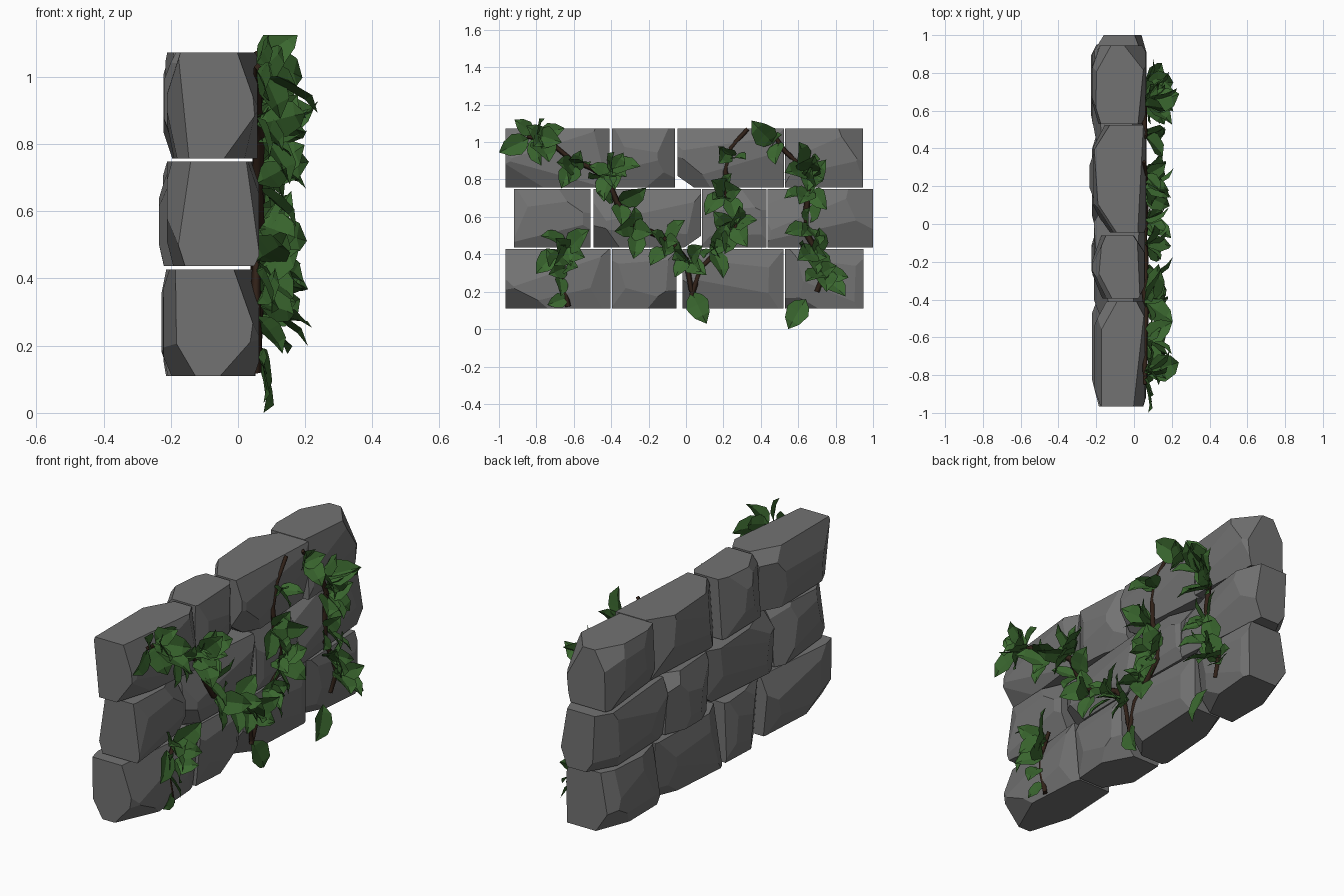
import bpy, bmesh, random
from math import sin, cos, radians
from mathutils import Vector, Matrix

if "Cube" in bpy.data.objects:
    bpy.data.objects.remove(bpy.data.objects["Cube"])

random.seed(5)
R = random.uniform


def material(name, rgb):
    m = bpy.data.materials.new(name)
    m.diffuse_color = (*rgb, 1)
    m.use_nodes = True
    m.node_tree.nodes["Principled BSDF"].inputs["Base Color"].default_value = m.diffuse_color
    return m


STONE = material("stone_grey", (0.17, 0.17, 0.17))
GREEN = material("leaf_green", (0.042, 0.135, 0.028))
BARK = material("bark_brown", (0.03, 0.015, 0.009))


def finish(bm, name, mat):
    me = bpy.data.meshes.new(name)
    bm.to_mesh(me)
    bm.free()
    me.materials.append(mat)
    ob = bpy.data.objects.new(name, me)
    bpy.context.collection.objects.link(ob)
    return ob


def chop(bm, co, no):
    """Slice off everything on the normal's side and cap the cut."""
    cut = bmesh.ops.bisect_plane(bm, geom=bm.verts[:] + bm.edges[:] + bm.faces[:], dist=1e-5,
                                 plane_co=co, plane_no=Vector(no).normalized(), clear_outer=True)
    edges = [e for e in cut["geom_cut"] if isinstance(e, bmesh.types.BMEdge) and e.is_boundary]
    if edges:
        bmesh.ops.edgeloop_fill(bm, edges=edges)


def stone(name, y0, y1, z0, z1, notch=None):
    bm = bmesh.new()
    xs = {-1: -0.222 + R(-0.018, 0.012), 1: 0.06 + R(-0.005, 0.006)}
    ym, zm = (y0 + y1) / 2, (z0 + z1) / 2
    box = Matrix.Translation(((xs[1] + xs[-1]) / 2, ym, zm)) @ Matrix.Diagonal((xs[1] - xs[-1], y1 - y0, z1 - z0, 1))
    bmesh.ops.create_cube(bm, size=1, matrix=box)
    hy, hz = (y1 - y0) / 2, (z1 - z0) / 2
    for sx in (-1, 1):
        for s in (-1, 1):
            # sloping facets above / below the middle, then towards the ends
            k = R(0.2, 0.45)
            chop(bm, (xs[sx], ym, zm + s * hz * R(0.2, 0.6)), (sx, R(-.12, .12), s * k))
            inset = R(0.02, 0.1) if sx > 0 else R(0.06, 0.15)
            chop(bm, (xs[sx], ym + s * (hy - inset), zm), (sx, s * R(0.25, 0.65), R(-.2, .2)))
        # one chipped corner on each face
        sy, sz = random.choice((-1, 1)), random.choice((-1, 1))
        chop(bm, (xs[sx] - sx * 0.05, ym + sy * hy * 0.75, zm + sz * hz * 0.75), (sx, sy * R(.3, .8), sz * R(.5, .9)))
    if notch:  # broken corner leaving a gap in the wall
        sy, sz = notch
        chop(bm, (0, ym + sy * (hy - 0.045), zm + sz * (hz - 0.03)), (0, sy * 0.7, sz))
    bmesh.ops.recalc_face_normals(bm, faces=bm.faces[:])
    finish(bm, name, STONE)


# three courses of staggered stones
COURSES = {
    "bottom": (0.11, 0.427, [(-.965, -.405), (-.395, -.05), (-.02, .52), (.53, .95)]),
    "middle": (0.437, 0.748, [(-.92, -.51), (-.495, .08), (.085, .43), (.435, 1.0)]),
    "top": (0.757, 1.073, [(-.965, -.41), (-.395, -.06), (-.045, .525), (.53, .945)])}
NOTCH = {("middle", 1): (1, -1), ("top", 2): (-1, -1)}
for row, (z0, z1, spans) in COURSES.items():
    for i, (y0, y1) in enumerate(spans):
        stone(f"{row}_stone_{i + 1}", y0, y1, z0, z1, NOTCH.get((row, i)))


# climbing stems on the +x face, as (y, z) paths
def stem(name, path):
    cu = bpy.data.curves.new(name, "CURVE")
    cu.dimensions = "3D"
    cu.bevel_depth, cu.bevel_resolution, cu.use_fill_caps = 0.014, 0, True
    sp = cu.splines.new("POLY")
    sp.points.add(len(path) - 1)
    for i, (p, (y, z)) in enumerate(zip(sp.points, path)):
        p.co = (0.058 + R(-.006, .006), y, z, 1)
        p.radius = 0.8 + 0.4 * sin(3 * i / len(path))
    tmp = bpy.data.objects.new(name, cu)
    bpy.context.collection.objects.link(tmp)
    bpy.context.view_layer.objects.active = tmp
    tmp.select_set(True)
    bpy.ops.object.convert(target="MESH")
    ob = bpy.context.view_layer.objects.active
    ob.data.materials.append(BARK)
    ob.select_set(False)


stem("left_stem", [(-.85, 1.03), (-.74, 1.01), (-.62, .91), (-.5, .86), (-.42, .8), (-.37, .68), (-.3, .57),
                   (-.17, .51), (-.07, .46), (0, .37), (.03, .2)])
stem("centre_stem", [(.33, 1.07), (.24, .97), (.21, .85), (.22, .72), (.27, .6), (.26, .5), (.18, .42),
                     (.08, .33), (.03, .18)])
stem("right_stem", [(.46, 1.05), (.53, .95), (.62, .87), (.66, .75), (.64, .62), (.65, .5), (.71, .4),
                    (.74, .3), (.7, .2)])
stem("short_stem", [(-.6, .46), (-.66, .36), (-.66, .25), (-.63, .12)])


# leaves: pointed ovals folded along the rib, all gathered in one mesh
leaves = bmesh.new()
OUTLINE = [(0.2, 0.24), (0.42, 0.34), (0.75, 0.23)]  # along, half width


def leaf(y, z, angle, length, out, spread=0.3):
    a = radians(angle)
    d = Vector((out, cos(a), sin(a))).normalized()
    n = Vector((1, R(-spread, spread), R(-.3, 1) * spread))
    side = d.cross(n).normalized()
    n = side.cross(d)

    def vert(t, w, lift):
        co = Vector((0.055, y, z)) + (d * t + side * w + n * lift) * length
        co.x = min(max(co.x, 0.03), 0.24)
        co.y, co.z = max(co.y, -1.0), min(max(co.z, 0.0), 1.125)
        return leaves.verts.new(co)

    rib = [vert(0, 0, 0)] + [vert(t, 0, 0.05 * sin(3 * t)) for t, w in OUTLINE] + [vert(1, 0, -0.04)]
    for s in (-1, 1):
        rim = [rib[0]] + [vert(t, s * w, 0.12) for t, w in OUTLINE] + [rib[-1]]
        for i in range(4):
            ring = list(dict.fromkeys((rib[i], rib[i + 1], rim[i + 1], rim[i])))
            leaves.faces.new(ring if s > 0 else ring[::-1])


# clumps: (y, z, count)
CLUMPS = [(-.78, 1.02, 5), (-.59, .87, 4), (-.41, .84, 7), (-.38, .66, 3), (-.26, .54, 4), (-.1, .46, 5),
          (.01, .36, 6), (.24, .93, 3), (.22, .72, 5), (.25, .54, 6), (.15, .41, 5), (.48, .98, 3),
          (.64, .86, 5), (.68, .75, 5), (.66, .55, 5), (.69, .42, 5), (.74, .29, 5), (-.64, .43, 6),
          (-.66, .31, 4)]
for y, z, count in CLUMPS:
    start = R(0, 360)
    for i in range(count):
        leaf(y + R(-.025, .025), z + R(-.025, .025), start + 360 * i / count + R(-25, 25),
             R(0.13, 0.2), R(0.25, 0.9) if i % 2 else R(0.8, 2), 0.9)

# leaves that shape the outline: (y, z, angle, length, outward)
for args in [(-.84, 1.02, 205, .18, .15), (-.82, 1.04, 140, .13, .3), (-.78, 1.04, 15, .14, .3),
             (-.62, .88, 250, .14, .3), (-.4, .83, 60, .14, .4), (.03, .2, -65, .19, .15),
             (.64, .16, 240, .19, .15), (.74, .3, -10, .14, .4), (-.63, .17, 200, .12, .2),
             (-.68, .42, 225, .18, .3), (.66, .78, 55, .17, .5), (.2, .73, 230, .16, .3),
             (-.79, 1.0, -60, .22, 1.6), (.64, .84, 60, .21, 2)]:
    leaf(*args)
finish(leaves, "ivy_leaves", GREEN)
